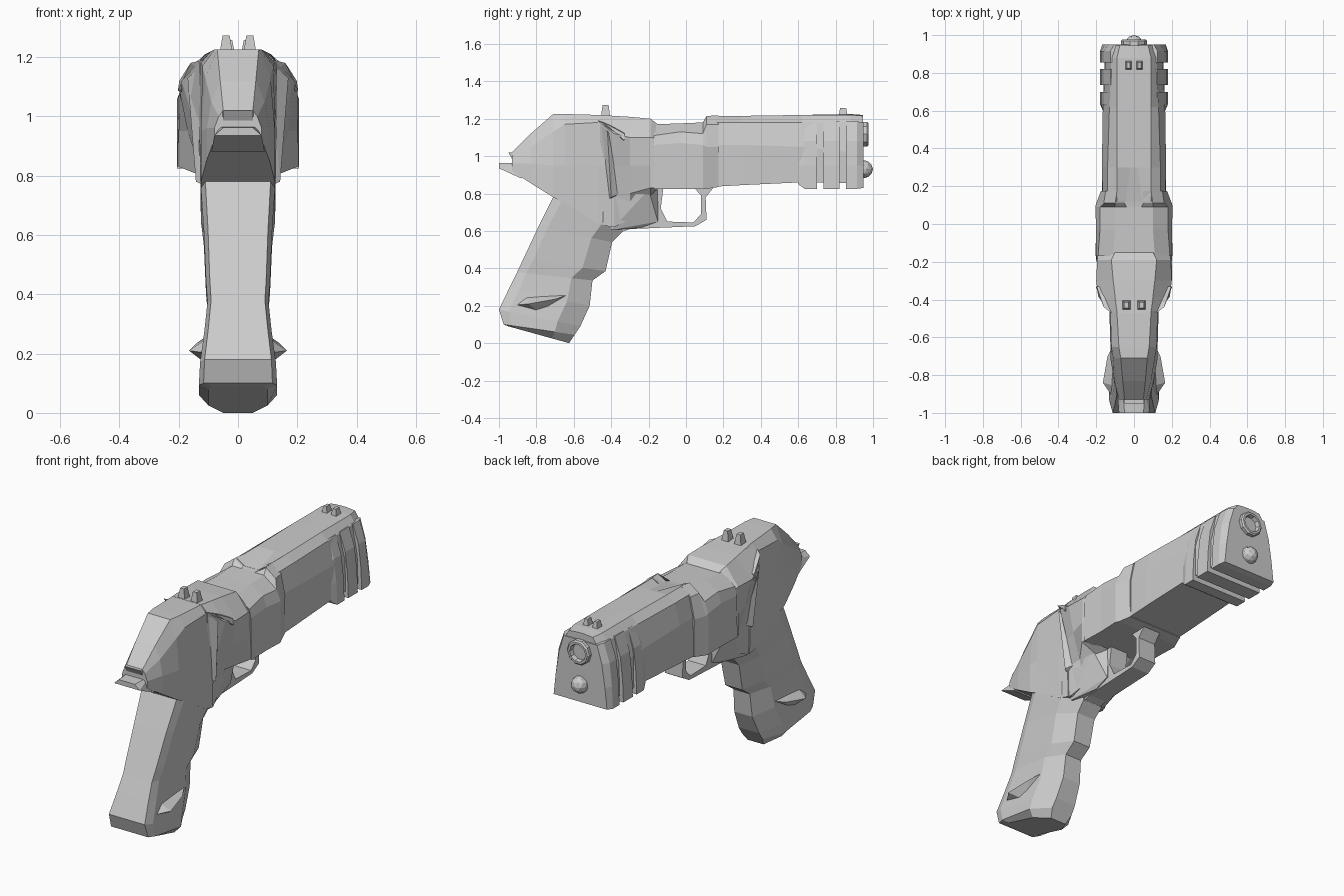
import bpy, bmesh, math


def finish(name, bm):
    bmesh.ops.recalc_face_normals(bm, faces=bm.faces[:])
    me = bpy.data.meshes.new(name)
    bm.to_mesh(me)
    bm.free()
    ob = bpy.data.objects.new(name, me)
    bpy.context.collection.objects.link(ob)
    return ob


def loft(name, rings):
    """Skin a list of equal-length point rings and cap both ends."""
    bm = bmesh.new()
    vs = [[bm.verts.new(p) for p in r] for r in rings]
    n = len(rings[0])
    for a, b in zip(vs, vs[1:]):
        for i in range(n):
            j = (i + 1) % n
            bm.faces.new((a[i], a[j], b[j], b[i]))
    bm.faces.new(vs[0])
    bm.faces.new(vs[-1])
    return finish(name, bm)


def body(name, sections):
    """Loft along y from half sections (y, (x, z) ... top to bottom)."""
    rings = []
    for y, *half in sections:
        rings.append([(x, y, z) for x, z in half] + [(-x, y, z) for x, z in reversed(half)])
    return loft(name, rings)


def hull(name, pts, mirrored=True):
    """Convex solid, repeated on the other side when mirrored."""
    bm = bmesh.new()
    for s in ((1, -1) if mirrored else (1,)):
        vs = [bm.verts.new((s * x, y, z)) for x, y, z in pts]
        r = bmesh.ops.convex_hull(bm, input=vs)
        junk = [g for g in r["geom_interior"] + r["geom_unused"]
                if isinstance(g, bmesh.types.BMVert) and not g.link_faces]
        if junk:
            bmesh.ops.delete(bm, geom=list(set(junk)), context='VERTS')
    return finish(name, bm)


def plate(name, profile, w):
    """Extrude a (y, z) profile to x = -w..w."""
    return loft(name, [[(x, y, z) for y, z in profile] for x in (-w, w)])


# Rear frame behind the grip panels
body("rear_frame", [
    (-0.93, (0.05, 1.02), (0.065, 1.0), (0.08, 0.96), (0.08, 0.92)),
    (-0.83, (0.06, 1.12), (0.09, 1.05), (0.105, 0.96), (0.105, 0.855)),
    (-0.71, (0.07, 1.225), (0.11, 1.13), (0.125, 0.95), (0.125, 0.78)),
    (-0.65, (0.08, 1.225), (0.12, 1.17), (0.125, 0.95), (0.125, 0.75)),
    (-0.47, (0.09, 1.22), (0.125, 1.18), (0.13, 0.95), (0.125, 0.64)),
    (-0.40, (0.10, 1.215), (0.13, 1.16), (0.13, 0.95), (0.12, 0.62)),
])

# Shoulders flaring out from the grip to the housing
body("shoulder_frame", [
    (-0.46, (0.09, 1.22), (0.13, 1.18), (0.125, 1.0), (0.12, 0.80), (0.11, 0.64)),
    (-0.385, (0.10, 1.215), (0.19, 1.12), (0.14, 0.95), (0.12, 0.80), (0.115, 0.62)),
    (-0.30, (0.11, 1.21), (0.20, 1.10), (0.17, 0.95), (0.125, 0.80), (0.09, 0.66)),
    (-0.19, (0.12, 1.20), (0.195, 1.10), (0.20, 0.95), (0.20, 0.83), (0.10, 0.79)),
    (-0.15, (0.10, 1.17), (0.19, 1.09), (0.195, 0.95), (0.20, 0.83), (0.10, 0.825)),
])

# Wide middle housing, its collar notched along the top
body("middle_housing", [
    (-0.17, (0.04, 1.17), (0.11, 1.17), (0.19, 1.11), (0.20, 1.06), (0.205, 0.825)),
    (-0.03, (0.04, 1.175), (0.10, 1.175), (0.18, 1.13), (0.20, 1.07), (0.20, 0.825)),
    (0.09, (0.04, 1.18), (0.10, 1.18), (0.18, 1.12), (0.205, 1.06), (0.205, 0.825)),
    (0.11, (0.05, 1.182), (0.10, 1.215), (0.16, 1.17), (0.20, 1.05), (0.195, 0.825)),
    (0.175, (0.04, 1.19), (0.09, 1.217), (0.15, 1.17), (0.175, 1.05), (0.172, 0.835)),
])

# Barrel shroud running to the muzzle
body("barrel_shroud", [
    (0.12, (0.045, 1.184), (0.09, 1.215), (0.14, 1.18), (0.165, 1.06), (0.17, 0.835)),
    (0.30, (0.02, 1.215), (0.09, 1.215), (0.14, 1.18), (0.17, 1.06), (0.17, 0.845)),
    (0.62, (0.02, 1.22), (0.09, 1.22), (0.13, 1.18), (0.165, 1.05), (0.165, 0.86)),
    (0.88, (0.02, 1.225), (0.09, 1.22), (0.12, 1.18), (0.15, 1.02), (0.155, 0.855)),
    (0.945, (0.02, 1.22), (0.075, 1.215), (0.11, 1.16), (0.145, 1.02), (0.155, 0.855)),
])

# Raised ribs separated by slots
sec = ((0.125, 1.185), (0.16, 1.08), (0.175, 0.95), (0.18, 0.825))
front = ((0.105, 1.18), (0.135, 1.08), (0.155, 0.95), (0.168, 0.83))
rear = ((0.11, 1.18), (0.15, 1.08), (0.165, 0.95), (0.165, 0.85))
body("rear_rib", [(0.60, *rear), (0.635, *sec), (0.70, *sec)])
body("middle_rib", [(0.735, *sec), (0.82, *sec)])
body("muzzle_rib", [(0.855, *sec), (0.915, *sec), (0.95, *front)])


# Muzzle ring with a recessed bore, and the round lamp under it
def circle(r, y, n=10):
    return [(r * math.cos(2 * math.pi * k / n), y, 1.117 + r * math.sin(2 * math.pi * k / n))
            for k in range(n)]


loft("muzzle_ring", [circle(0.07, 0.92), circle(0.07, 0.968), circle(0.062, 0.976),
                     circle(0.05, 0.976), circle(0.045, 0.952)])
bm = bmesh.new()
bmesh.ops.create_icosphere(bm, subdivisions=2, radius=0.048)
bmesh.ops.translate(bm, verts=bm.verts, vec=(0, 0.952, 0.93))
finish("lower_lamp", bm)

# Raked grip: back y/z, front y/z, half width
grip = []
for yb, zb, yf, zf, w in [
        (-0.60, 1.00, -0.42, 0.90, 0.120), (-0.66, 0.88, -0.36, 0.72, 0.125),
        (-0.71, 0.78, -0.34, 0.595, 0.125), (-0.79, 0.62, -0.395, 0.54, 0.115),
        (-0.87, 0.45, -0.43, 0.385, 0.108), (-0.903, 0.38, -0.50, 0.335, 0.103),
        (-0.947, 0.29, -0.515, 0.20, 0.113), (-1.0, 0.18, -0.565, 0.09, 0.128),
        (-0.975, 0.10, -0.595, 0.045, 0.132), (-0.95, 0.09, -0.625, 0.0, 0.10)]:
    half = []
    for t, k in ((0, 0.88), (0.12, 1.0), (0.72, 1.0), (1, 0.5)):
        half.append((w * k, yb + (yf - yb) * t, zb + (zf - zb) * t))
    grip.append(half + [(-x, y, z) for x, y, z in reversed(half)])
loft("grip", grip)

# Flared fins at the foot of the grip
hull("grip_fin", [(0.09, -0.95, 0.20), (0.09, -0.60, 0.27), (0.165, -0.84, 0.21),
                  (0.10, -0.78, 0.16), (0.09, -0.86, 0.26), (0.14, -0.70, 0.235)])

# Trigger guard as one C-shaped plate, with the block behind the opening
plate("trigger_guard", [
    (-0.42, 0.84), (-0.42, 0.56), (-0.37, 0.585), (-0.30, 0.61), (0.05, 0.625),
    (0.11, 0.66), (0.105, 0.78), (0.15, 0.835), (0.04, 0.835), (0.08, 0.79),
    (0.08, 0.69), (0.04, 0.645), (-0.10, 0.65), (-0.135, 0.72), (-0.12, 0.84)], 0.055)
hull("guard_root", [(s * x, y, z) for s in (-1, 1) for x, y, z in (
    (0.10, -0.40, 0.605), (0.06, -0.24, 0.617), (0.06, -0.15, 0.65),
    (0.09, -0.26, 0.72), (0.12, -0.20, 0.82), (0.12, -0.40, 0.82), (0.05, -0.15, 0.82))], False)

# Side levers on the shoulders
hull("side_lever", [(0.12, -0.47, 1.19), (0.12, -0.45, 1.15), (0.16, -0.44, 1.18),
                    (0.198, -0.33, 1.12), (0.203, -0.33, 1.085), (0.15, -0.33, 1.13),
                    (0.15, -0.34, 1.08)])
# Slanted ridge where the grip panel meets the frame
hull("grip_ridge", [(0.11, -0.47, 1.18), (0.17, -0.42, 1.13), (0.11, -0.37, 1.10),
                    (0.10, -0.42, 0.76), (0.142, -0.40, 0.78), (0.11, -0.35, 0.80)])


# Tapered sight posts
def posts(name, y, x0, x1, z0, z1):
    hull(name, [(x, y + s * d, z) for s in (-1, 1)
                for x, z, d in ((x0, z0, 0.026), (x1, z0, 0.026),
                                (x0 + 0.012, z1, 0.016), (x1 - 0.012, z1, 0.016))])


posts("rear_sight", -0.43, 0.016, 0.064, 1.20, 1.272)
posts("front_sight", 0.84, 0.008, 0.050, 1.20, 1.258)

# Tail spur and hammer at the rear
hull("tail_spur", [(s * x, y, z) for s in (-1, 1) for x, y, z in (
    (0.05, -1.0, 0.962), (0.08, -1.0, 0.935), (0.06, -0.88, 0.965), (0.09, -0.88, 0.88))], False)
hull("hammer", [(s * x, y, z) for s in (-1, 1) for x, y, z in (
    (0.05, -0.95, 1.02), (0.05, -0.915, 0.96), (0.06, -0.86, 1.02), (0.06, -0.86, 0.96))], False)
